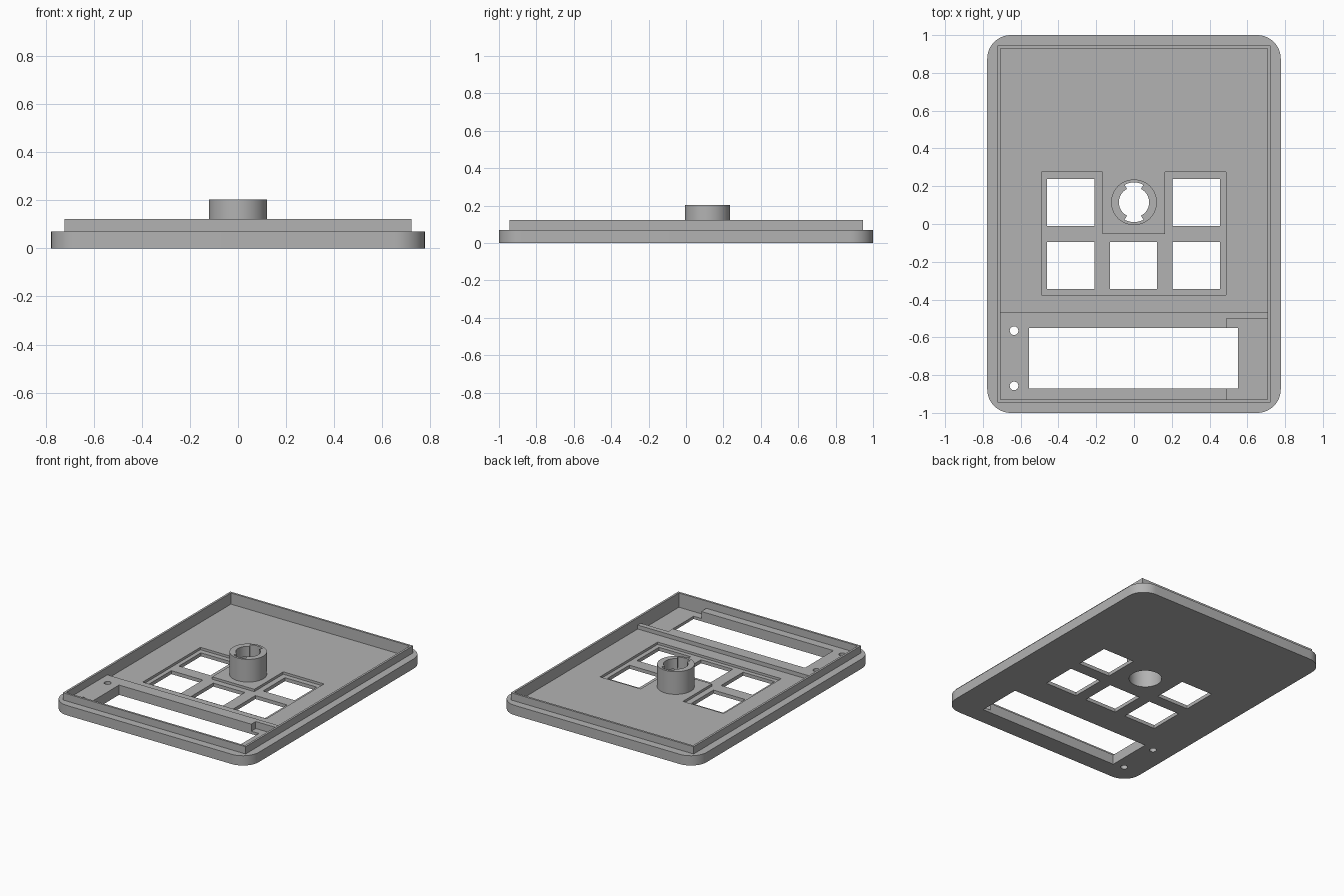
import bpy
import bmesh
from math import cos, sin, pi, radians

cube = bpy.data.objects.get("Cube")
if cube:
    bpy.data.objects.remove(cube, do_unlink=True)

grey = bpy.data.materials.new("plain grey plastic")
grey.use_nodes = True
grey.diffuse_color = (0.45, 0.45, 0.45, 1)
grey.node_tree.nodes["Principled BSDF"].inputs["Base Color"].default_value = (0.45, 0.45, 0.45, 1)


def prism(name, outline, z0, z1):
    """Extrude a closed outline between two heights."""
    bm = bmesh.new()
    face = bm.faces.new([bm.verts.new((x, y, z0)) for x, y in outline])
    new = bmesh.ops.extrude_face_region(bm, geom=[face])["geom"]
    verts = [v for v in new if isinstance(v, bmesh.types.BMVert)]
    bmesh.ops.translate(bm, verts=verts, vec=(0, 0, z1 - z0))
    bmesh.ops.recalc_face_normals(bm, faces=bm.faces)
    mesh = bpy.data.meshes.new(name)
    bm.to_mesh(mesh)
    bm.free()
    mesh.materials.append(grey)
    obj = bpy.data.objects.new(name, mesh)
    bpy.context.collection.objects.link(obj)
    return obj


def rect(x0, x1, y0, y1):
    return [(x0, y0), (x1, y0), (x1, y1), (x0, y1)]


def arc(cx, cy, r, a0, a1, steps):
    angles = [radians(a0 + (a1 - a0) * i / steps) for i in range(steps + 1)]
    return [(cx + r * cos(a), cy + r * sin(a)) for a in angles]


def circle(cx, cy, r, n):
    return arc(cx, cy, r, 0, 360, n)[:-1]


def rounded_rect(hx, hy, r):
    pts = []
    for i, (sx, sy) in enumerate([(1, 1), (-1, 1), (-1, -1), (1, -1)]):
        pts += arc(sx * (hx - r), sy * (hy - r), r, 90 * i, 90 * i + 90, 12)
    return pts


def combine(target, outline, z0, z1, operation="DIFFERENCE"):
    """Apply one boolean with a temporary prism."""
    tool = prism("tool", outline, z0, z1)
    tool.hide_render = True
    mod = target.modifiers.new("shape", "BOOLEAN")
    mod.operation = operation
    mod.solver = "EXACT"
    mod.object = tool
    bpy.context.view_layer.update()
    result = target.evaluated_get(bpy.context.evaluated_depsgraph_get())
    baked = bpy.data.meshes.new_from_object(result)
    target.modifiers.clear()
    target.data = baked
    bpy.data.objects.remove(tool, do_unlink=True)


SLAB, RIM, FLOOR, RECESS, NOTCH = 0.07, 0.122, 0.042, 0.025, 0.02
TOP = 0.3
KX, KY = 0, 0.115

# Rounded slab with a thin raised rim
panel = prism("front_panel", rounded_rect(0.777, 1, 0.125), 0, SLAB)
combine(panel, rect(-0.722, 0.722, -0.945, 0.945), 0.03, RIM, "UNION")

# Main floor, and the higher shelf that carries the display
combine(panel, rect(-0.707, 0.707, -0.93, 0.93), SLAB, TOP)
combine(panel, rect(-0.707, 0.707, -0.465, 0.93), FLOOR, TOP)

# Cable notch beside the display window
combine(panel, rect(0.49, 0.707, -0.93, -0.5), NOTCH, TOP)

# Thinned area round the buttons, leaving a pad under the boss
combine(panel, [(-0.49, -0.375), (0.487, -0.375), (0.487, 0.275), (0.165, 0.275),
                (0.165, -0.052), (-0.168, -0.052), (-0.168, 0.275), (-0.49, 0.275)],
        RECESS, TOP)

# Square button openings
for x, y in [(-0.335, 0.114), (0.33, 0.114), (-0.335, -0.22), (-0.003, -0.22), (0.33, -0.22)]:
    combine(panel, rect(x - 0.125, x + 0.125, y - 0.124, y + 0.124), -1, 1)

# Display window and screw holes
combine(panel, rect(-0.555, 0.55, -0.872, -0.55), -1, 1)
for y in (-0.565, -0.857):
    combine(panel, circle(-0.635, y, 0.023, 16), -1, 1)

# Bore below the boss
combine(panel, circle(KX, KY, 0.106, 64), -1, 1)

# Round boss: wide bore below, keyed opening above
boss = prism("keyed_boss", circle(KX, KY, 0.121, 64), FLOOR, 0.204)
combine(boss, circle(KX, KY, 0.106, 64), -1, 0.13)
key = []
for start in (-62, 118):
    key += arc(KX, KY, 0.08, start, start + 124, 24)
    key += arc(KX, KY, 0.105, start + 124, start + 180, 12)
combine(boss, key, 0.1, TOP)

# Smooth the curved walls while keeping the edges crisp
for obj in (panel, boss):
    bpy.ops.object.select_all(action="DESELECT")
    obj.select_set(True)
    bpy.context.view_layer.objects.active = obj
    bpy.ops.object.shade_smooth_by_angle(angle=pi / 6)
